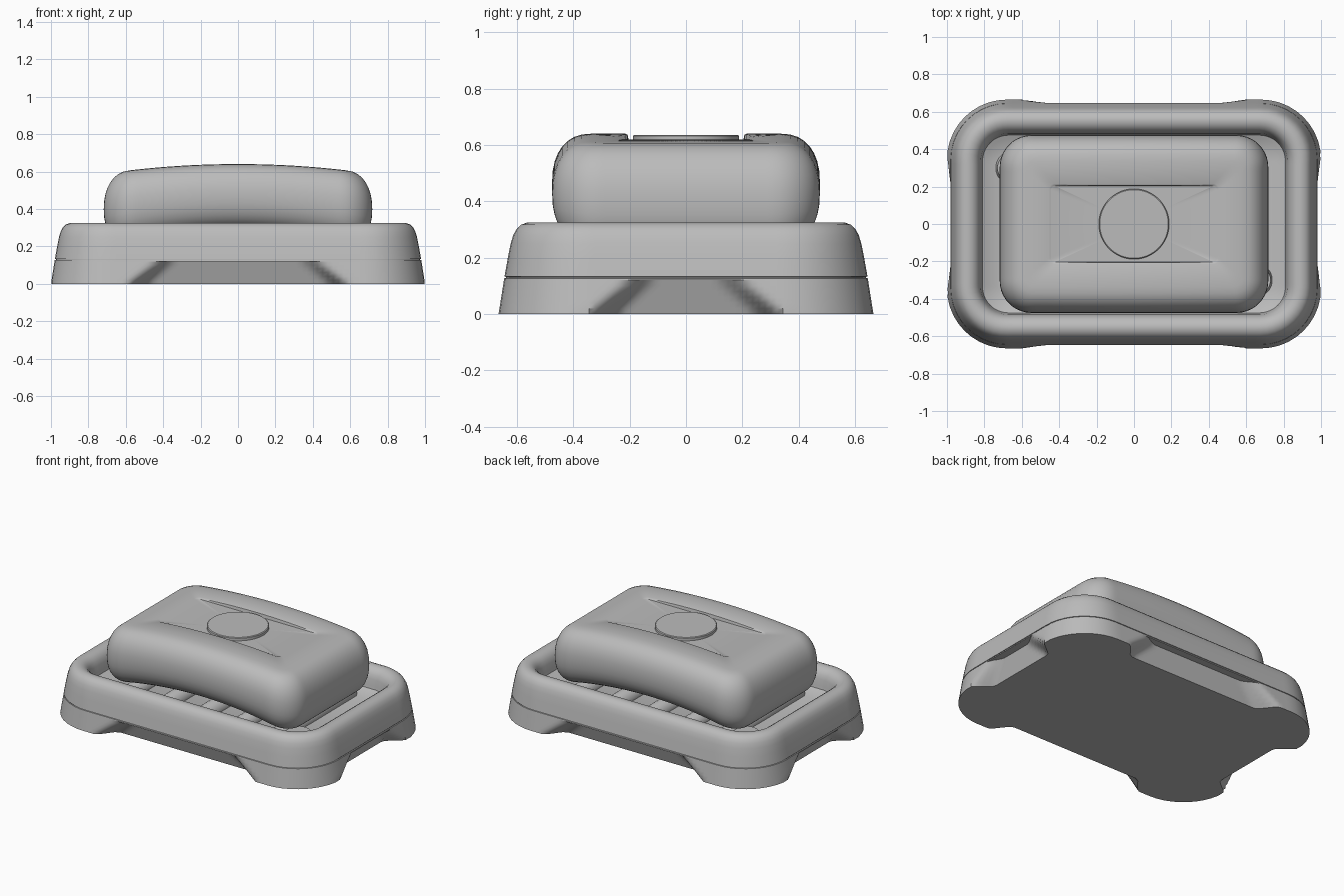
import bpy, bmesh, math
from mathutils import Matrix

cube = bpy.data.objects.get("Cube")
if cube:
    bpy.data.objects.remove(cube, do_unlink=True)

grey = bpy.data.materials.new("plain_grey")
grey.use_nodes = True
COLOUR = (0.5, 0.5, 0.5, 1)
grey.diffuse_color = COLOUR
grey.node_tree.nodes["Principled BSDF"].inputs["Base Color"].default_value = COLOUR


def rounded_rect(hx, hy, r, long=48, short=32, arc=10):
    """Outline with a fixed point count, so that rings can be bridged."""
    pts = []
    corners = [(1, 1), (-1, 1), (-1, -1), (1, -1)]
    for i, (sx, sy) in enumerate(corners):
        cx, cy = sx * (hx - r), sy * (hy - r)
        for k in range(arc + 1):
            a = math.pi / 2 * (i + k / arc)
            pts.append((cx + r * math.cos(a), cy + r * math.sin(a)))
        # straight run to the start of the next corner
        nx, ny = corners[(i + 1) % 4]
        ex, ey = nx * (hx - r) + r * math.cos(a), ny * (hy - r) + r * math.sin(a)
        n = long if i % 2 == 0 else short
        px, py = pts[-1]
        pts += [(px + (ex - px) * k / n, py + (ey - py) * k / n) for k in range(1, n)]
    return pts


def finish(name, bm):
    mesh = bpy.data.meshes.new(name)
    bm.to_mesh(mesh)
    bm.free()
    mesh.materials.append(grey)
    ob = bpy.data.objects.new(name, mesh)
    bpy.context.collection.objects.link(ob)
    bpy.ops.object.select_all(action="DESELECT")
    ob.select_set(True)
    bpy.context.view_layer.objects.active = ob
    bpy.ops.object.shade_smooth_by_angle(angle=math.radians(35))


def loft(name, rings):
    """Skin a stack of equal rings and close both ends."""
    bm = bmesh.new()
    vs = [[bm.verts.new(p) for p in ring] for ring in rings]
    for a, b in zip(vs, vs[1:]):
        for i in range(len(a)):
            j = (i + 1) % len(a)
            bm.faces.new((a[i], a[j], b[j], b[i]))
    bm.faces.new(vs[0][::-1])
    bm.faces.new(vs[-1])
    bmesh.ops.recalc_face_normals(bm, faces=bm.faces)
    finish(name, bm)


def smooth(t):
    t = max(0, min(1, t))
    return t * t * (3 - 2 * t)


# Dish: outer shell, rolled rim and sunken basin
LIP = 0.12


def dish_ring(inset, z, notched=False):
    ring = []
    for x, y in rounded_rect(1 - inset, 0.665 - inset, 0.32 - inset * 0.95):
        if notched:
            # recess the middle of each side, leaving four corner feet
            h = z / LIP
            depth = 0.05 + 0.06 * (1 - h)
            dy = depth * smooth((0.6 - 0.15 * h - abs(x)) / 0.12)
            dx = depth * smooth((0.36 - 0.14 * h - abs(y)) / 0.12)
            x, y = x - math.copysign(dx, x), y - math.copysign(dy, y)
        ring.append((x, y, z))
    return ring


rings = [dish_ring(0.019 * k / 6, LIP * k / 6, True) for k in range(7)]
profile = [(0.019, LIP), (0.02, 0.127), (0.026, 0.128), (0.026, 0.132), (0.021, 0.133),
           (0.033, 0.2), (0.043, 0.25), (0.052, 0.28), (0.064, 0.302), (0.08, 0.317),
           (0.1, 0.324), (0.115, 0.325), (0.135, 0.321), (0.155, 0.308), (0.17, 0.288),
           (0.18, 0.26), (0.186, 0.22), (0.19, 0.2), (0.21, 0.192), (0.27, 0.17)]
rings += [dish_ring(o, z) for o, z in profile]
loft("dish", rings)

# Drain ribs across the basin floor
for i in range(5):
    bm = bmesh.new()
    bmesh.ops.create_uvsphere(bm, u_segments=20, v_segments=12, radius=0.06,
                              matrix=Matrix.Rotation(math.pi / 2, 4, "X"))
    for v in bm.verts:
        if abs(v.co.y) > 1e-4:
            v.co.y += math.copysign(0.38, v.co.y)
        v.co.x += 0.27 * (i - 2)
        v.co.z += 0.17
    finish(f"rib_{i + 1}", bm)

# Low round pads at two corners of the basin
for side in (1, -1):
    bm = bmesh.new()
    bmesh.ops.create_cone(bm, cap_ends=True, segments=32, radius1=0.09, radius2=0.08, depth=0.04)
    bmesh.ops.translate(bm, verts=bm.verts, vec=(0.65 * side, -0.3 * side, 0.19))
    finish("left_pad" if side > 0 else "right_pad", bm)

# Soap bar: arched top and underside, flat sunken panel with a raised disc
HX, HY = 0.718, 0.475


def top_z(x):
    return 0.64 - 0.1 * x * x


def bottom_z(x):
    return 0.3 - 0.18 * x * x


def soap_ring(inset, t):
    """t runs from 0 at the underside to 1 at the top."""
    r = min(max(0.17 - inset * 0.9, 0.03), (HY - inset) * 0.8)
    return [(x, y, bottom_z(x) + t * (top_z(x) - bottom_z(x)))
            for x, y in rounded_rect(HX - inset, HY - inset, r)]


rings = [soap_ring(0.47, 0), soap_ring(0.3, 0)]
for k in range(17):
    a = math.pi * (k / 16 - 0.5)
    s, c = math.sin(a), max(0, math.cos(a))
    rings.append(soap_ring(0.14 * (1 - c ** 0.85), 0.5 + 0.5 * math.copysign(abs(s) ** 0.9, s)))
FLOOR = 0.615
panel = rounded_rect(0.455, 0.215, 0.03)
rings.append([(x, y, top_z(x)) for x, y in panel])
rings.append([(x, y, top_z(x) - 0.004) for x, y in rounded_rect(0.447, 0.207, 0.025)])
rings.append([(x, y, FLOOR) for x, y in rounded_rect(0.443, 0.203, 0.022)])
for r, z in ((0.188, FLOOR), (0.188, 0.632), (0.183, 0.636)):
    rings.append([(r * x / math.hypot(x, y), r * y / math.hypot(x, y), z) for x, y in panel])
loft("soap_bar", rings)
